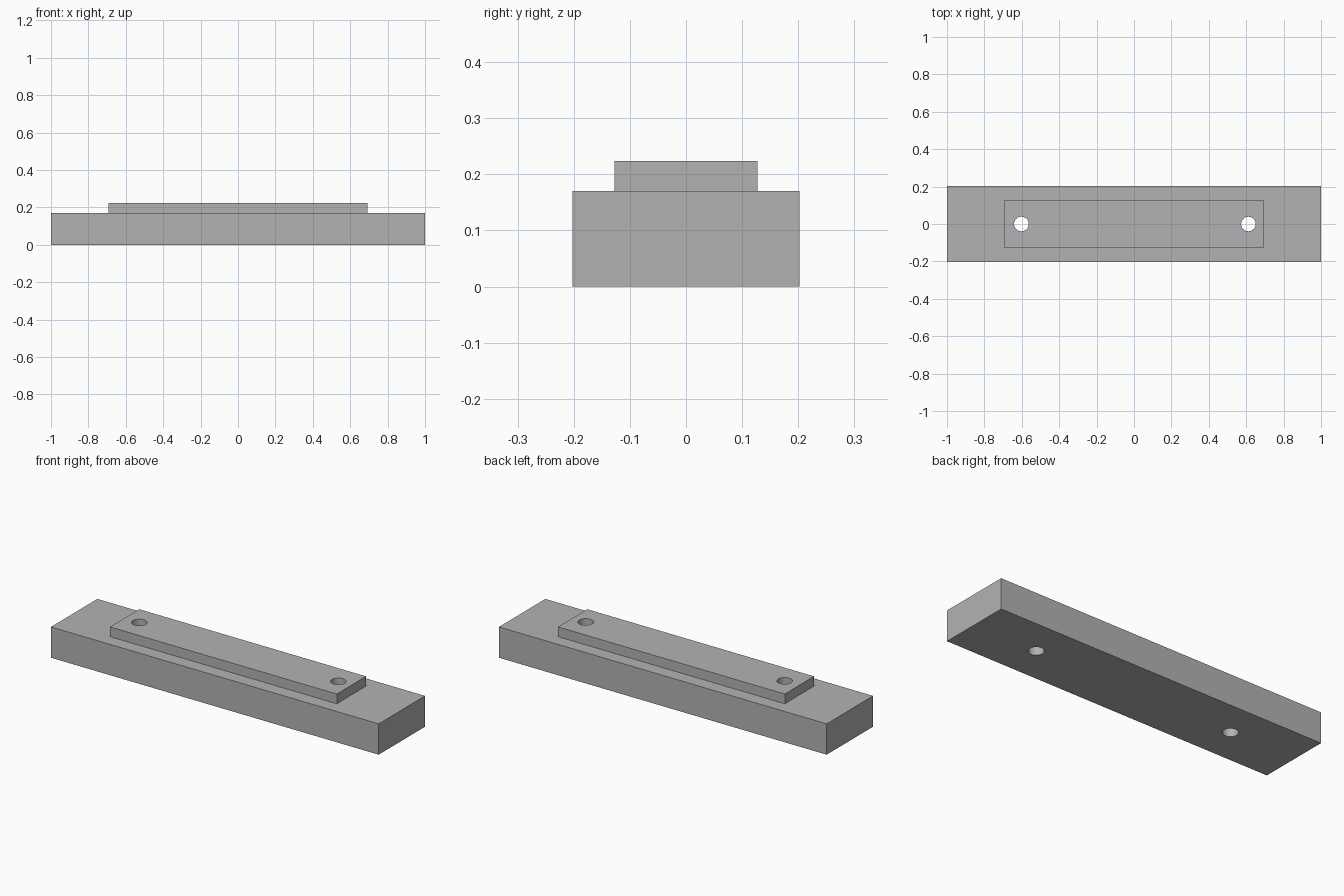
import bpy
import math

if "Cube" in bpy.data.objects:
    bpy.data.objects.remove(bpy.data.objects["Cube"], do_unlink=True)

LENGTH, WIDTH, BASE_TOP = 2.0, 0.404, 0.17
PAD_LENGTH, PAD_WIDTH, PAD_TOP = 1.384, 0.255, 0.224
HOLE_RADIUS = 0.039

grey = bpy.data.materials.new("plain grey")
grey.use_nodes = True
colour = (0.45, 0.45, 0.45, 1)
grey.diffuse_color = colour
grey.node_tree.nodes["Principled BSDF"].inputs["Base Color"].default_value = colour


def box(name, length, width, bottom, top):
    bpy.ops.mesh.primitive_cube_add(size=1, location=(0, 0, (bottom + top) / 2))
    ob = bpy.context.object
    ob.name = name
    ob.scale = (length, width, top - bottom)
    bpy.ops.object.transform_apply(location=True, rotation=False, scale=True)
    ob.data.materials.append(grey)
    return ob


def combine(target, tool, operation):
    """Apply a boolean and discard the tool object."""
    mod = target.modifiers.new(operation.lower(), "BOOLEAN")
    mod.operation = operation
    mod.solver = "EXACT"
    mod.object = tool
    bpy.context.view_layer.objects.active = target
    bpy.ops.object.modifier_apply(modifier=mod.name)
    bpy.data.objects.remove(tool, do_unlink=True)


# Long base block with a raised pad on top, fused into one solid
block = box("mounting_block", LENGTH, WIDTH, 0, BASE_TOP)
pad = box("raised_pad", PAD_LENGTH, PAD_WIDTH, BASE_TOP / 2, PAD_TOP)
combine(block, pad, "UNION")

# Two screw holes running straight through
for x in (-0.602, 0.612):
    bpy.ops.mesh.primitive_cylinder_add(vertices=48, radius=HOLE_RADIUS, depth=1,
                                        location=(x, 0, BASE_TOP / 2))
    drill = bpy.context.object
    drill.name = "hole_cutter"
    drill.hide_render = True
    drill.data.materials.append(grey)
    combine(block, drill, "DIFFERENCE")

# Smooth hole walls, crisp edges
bpy.ops.object.select_all(action="DESELECT")
block.select_set(True)
bpy.context.view_layer.objects.active = block
bpy.ops.object.shade_smooth_by_angle(angle=math.radians(30))
